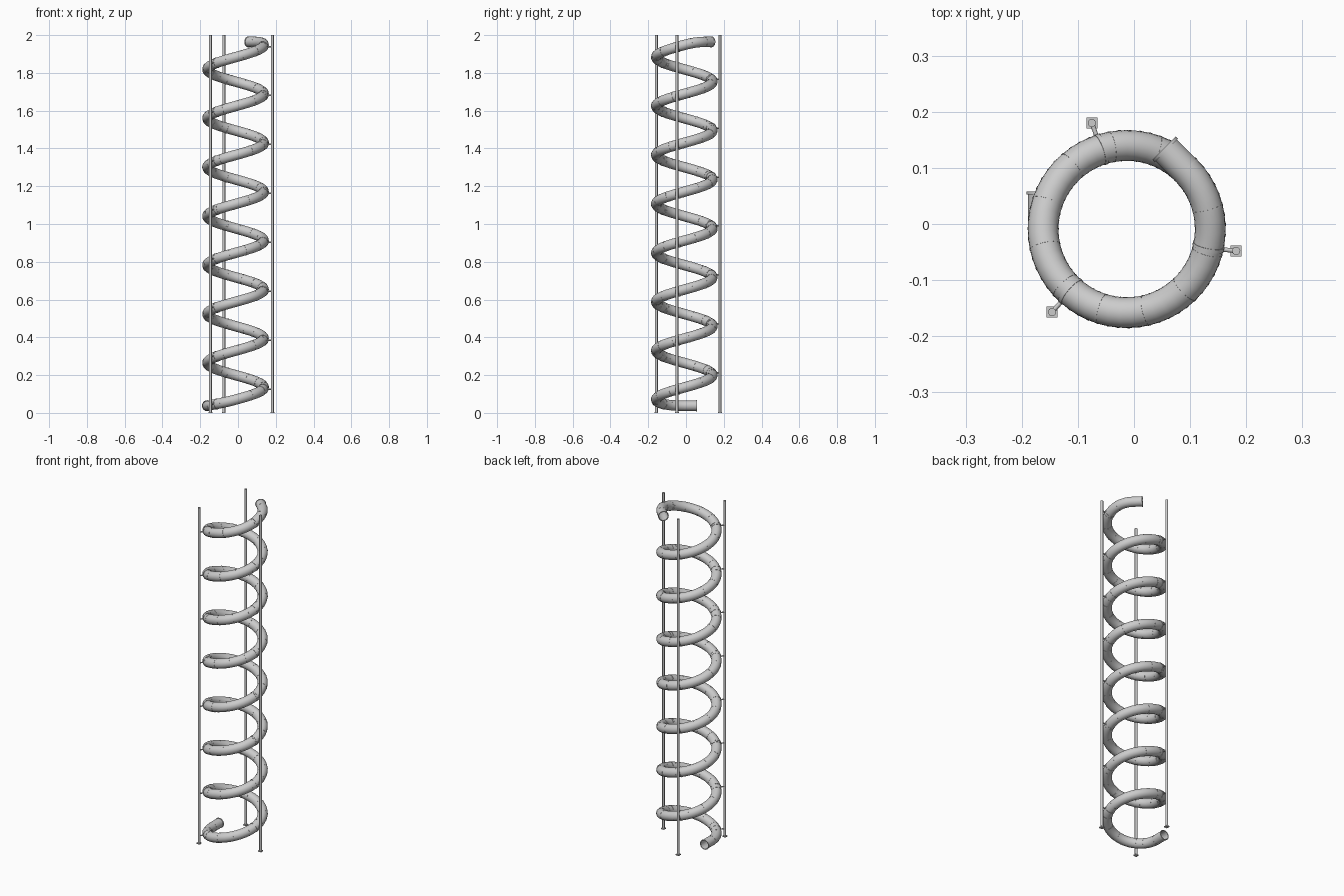
import bpy, bmesh, math
from mathutils import Vector

if "Cube" in bpy.data.objects:
    bpy.data.objects.remove(bpy.data.objects["Cube"])

CX, CY, R = -0.013, -0.009, 0.149      # helix axis and radius
PITCH, TUBE = 0.259, 0.0272
T0, T1 = -180.0, 2565.0                # curved range in degrees
SEG = 30.5                             # one pipe section
SLOPE = PITCH / 360


def height(t):
    """Steady climb, levelling out at both ends."""
    z = 0.135 + SLOPE * t
    if t < -90:
        d = min(-90 - t, 90)
        return 0.135 - SLOPE * 90 - SLOPE * (d - d * d / 180)
    if t > 2520:
        d = min(t - 2520, 45)
        return 0.135 + SLOPE * 2520 + SLOPE * (d - d * d / 90)
    return z


def path(t):
    """Centre of the pipe; beyond the range it runs straight on."""
    c = min(max(t, T0), T1)
    a = math.radians(c)
    out = Vector((math.cos(a), math.sin(a), 0))
    tan = Vector((-out.y, out.x, 0))
    p = Vector((CX, CY, 0)) + out * R + tan * (R * math.radians(t - c))
    p.z = height(t)
    return p, out


def sweep(name, stations, sides=20, closed=False):
    """Round skin through (angle, radius) stations along the helix."""
    bm = bmesh.new()
    rings = []
    for t, r in stations:
        p, out = path(t)
        tan = (path(t + 0.5)[0] - path(t - 0.5)[0]).normalized()
        up = out.cross(tan).normalized()
        side = tan.cross(up)
        rings.append([bm.verts.new(p + r * (side * math.cos(k * math.tau / sides)
                                            + up * math.sin(k * math.tau / sides)))
                      for k in range(sides)])
    pairs = list(zip(rings, rings[1:] + rings[:1]))
    for a, b in pairs if closed else pairs[:-1]:
        for k in range(sides):
            n = (k + 1) % sides
            bm.faces.new((a[k], a[n], b[n], b[k]))
    return finish(name, bm)


def finish(name, bm):
    bmesh.ops.recalc_face_normals(bm, faces=bm.faces[:])
    me = bpy.data.meshes.new(name)
    bm.to_mesh(me)
    bm.free()
    ob = bpy.data.objects.new(name, me)
    bpy.context.collection.objects.link(ob)
    bpy.ops.object.select_all(action='DESELECT')
    ob.select_set(True)
    bpy.context.view_layer.objects.active = ob
    bpy.ops.object.shade_smooth_by_angle(angle=math.radians(35))
    return ob


def rod(name, a, b, r, sides):
    a, b = Vector(a), Vector(b)
    bpy.ops.mesh.primitive_cylinder_add(vertices=sides, radius=r, depth=(b - a).length,
                                        location=(a + b) / 2)
    ob = bpy.context.object
    ob.name = name
    ob.rotation_euler = (b - a).to_track_quat('Z', 'Y').to_euler()
    bpy.ops.object.shade_smooth_by_angle(angle=math.radians(50))
    return ob


# Spiral pipe: outer skin plus inner wall, open at both ends
START, END = T0 - 25.8, T1 + 21
angles = [START, T0 - 13] + [T0 + SEG / 4 * k for k in range(361)] + [T1 + 11, END]
outer = [(t, TUBE) for t in angles]
inner = [(t, TUBE - 0.0025) for t in reversed(angles)]
sweep("spiral_pipe", outer + inner, closed=True)


def band(name, t, half, r):
    inner_r = TUBE - 0.001
    sweep(name, [(t - half, inner_r), (t - half, r), (t + half, r), (t + half, inner_r)],
          closed=True)


# Joint seams between pipe sections
for k in range(91):
    band("pipe_joint", T0 + SEG * k, 0.5, TUBE + 0.0007)

# Lips on the open ends
band("lower_end_lip", START + 1, 1.0, TUBE + 0.002)
band("upper_end_lip", END - 1, 1.0, TUBE + 0.002)

# Three posts with foot plates, clamps and brackets at every turn
posts = [(-12, 0.182, -0.048), (108, -0.075, 0.18), (228, -0.146, -0.157)]
for ang, x, y in posts:
    rod("post", (x, y, 0), (x, y, 2), 0.0075, 8)
    bpy.ops.mesh.primitive_cube_add(size=1, location=(x, y, 0.003))
    foot = bpy.context.object
    foot.name = "post_foot"
    foot.scale = (0.02, 0.02, 0.006)
    for turn in range(-1, 8):
        t = ang + 360 * turn
        if T0 < t < T1:
            p, out = path(t)
            band("pipe_clamp", t, 1.2, TUBE + 0.0014)
            rod("clamp_bracket", p + out * (TUBE - 0.001), (x, y, p.z), 0.004, 8)
